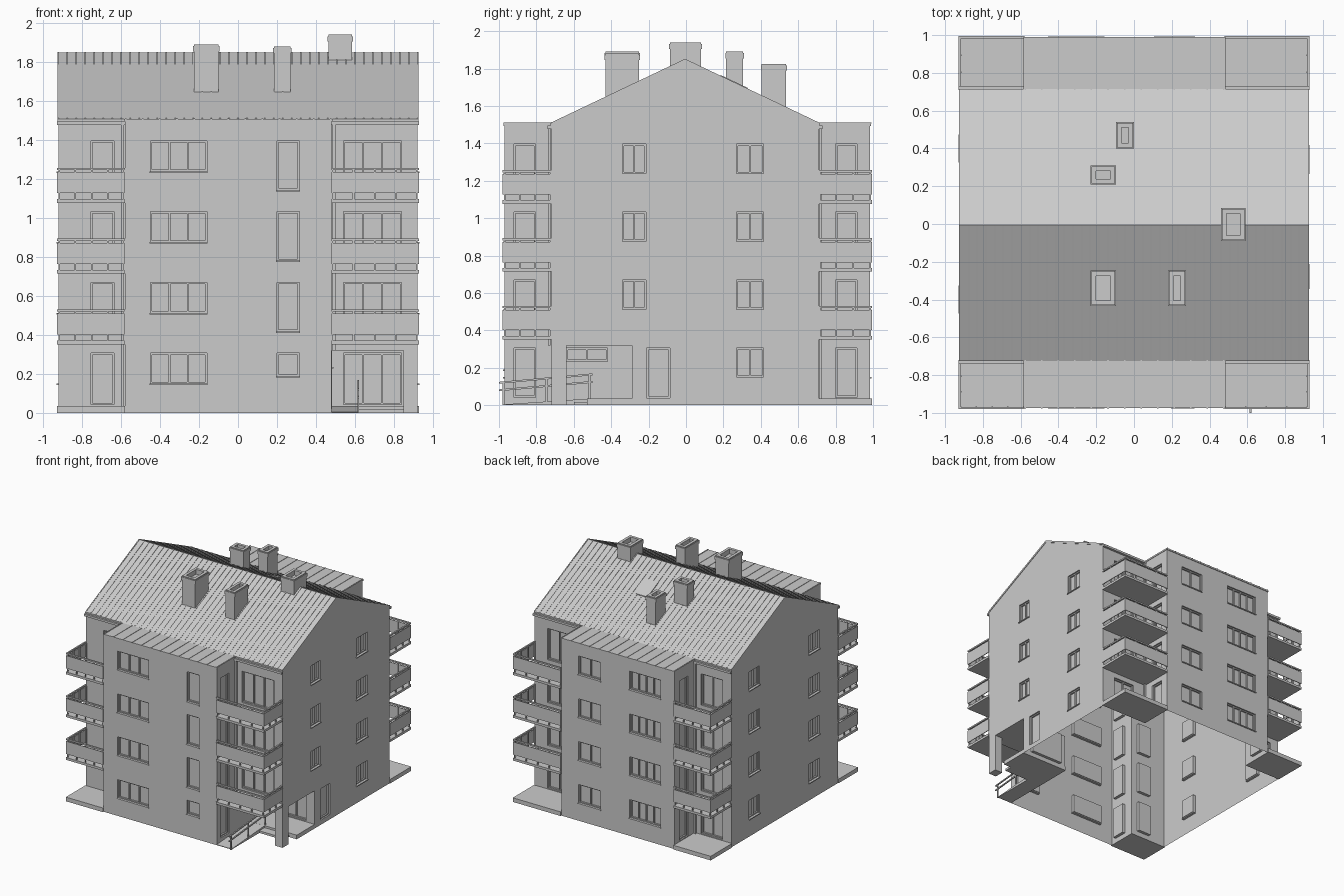
import bpy, bmesh
from mathutils import Matrix, Vector

if "Cube" in bpy.data.objects:
    bpy.data.objects.remove(bpy.data.objects["Cube"])

def finish(name, bm):
    bmesh.ops.recalc_face_normals(bm, faces=bm.faces)
    me = bpy.data.meshes.new(name)
    bm.to_mesh(me)
    bm.free()
    ob = bpy.data.objects.new(name, me)
    bpy.context.collection.objects.link(ob)
    return ob

def boxes(name, items):
    """One object from (x0, x1, y0, y1, z0, z1) boxes."""
    bm = bmesh.new()
    for x0, x1, y0, y1, z0, z1 in items:
        c = Vector(((x0 + x1) / 2, (y0 + y1) / 2, (z0 + z1) / 2))
        s = Vector((abs(x1 - x0), abs(y1 - y0), abs(z1 - z0), 1))
        bmesh.ops.create_cube(bm, size=1, matrix=Matrix.Translation(c) @ Matrix.Diagonal(s))
    return finish(name, bm)

def prisms(name, items):
    """One object from yz outlines extruded between x0 and x1."""
    bm = bmesh.new()
    for x0, x1, pts in items:
        f = bm.faces.new([bm.verts.new((x0, y, z)) for y, z in pts])
        r = bmesh.ops.extrude_face_region(bm, geom=[f])
        bmesh.ops.translate(bm, vec=(x1 - x0, 0, 0),
                            verts=[v for v in r['geom'] if isinstance(v, bmesh.types.BMVert)])
    return finish(name, bm)

def boolean(ob, tool, op):
    m = ob.modifiers.new('cut', 'BOOLEAN')
    m.object, m.operation, m.solver = tool, op, 'EXACT'
    bpy.context.view_layer.update()
    me = bpy.data.meshes.new_from_object(ob.evaluated_get(bpy.context.evaluated_depsgraph_get()))
    ob.modifiers.clear()
    ob.data = me
    bpy.data.objects.remove(tool)

FLOOR = 0.363
XL, XR = -0.58, 0.48           # bay sides
YF, YB = -0.72, 0.71           # main walls
BF, BB = -0.97, 0.985          # bay fronts
W = 0.922                      # gable walls
RY = -0.005                    # ridge
cuts, frames, sills = [], [], []

def window(axis, side, plane, a0, a1, z0, z1, panes=1, sill=True):
    """Recessed opening with frame, mullions and sill on a wall facing side*axis."""
    def b(p0, p1, d0, d1, h0, h1):
        d0, d1 = plane + side * d0, plane + side * d1
        return (p0, p1, d0, d1, h0, h1) if axis == 'y' else (d0, d1, p0, p1, h0, h1)
    t, dep = 0.009, (-0.0245, -0.012)
    cuts.append(b(a0, a1, -0.025, 0.03, z0, z1))
    frames.append(b(a0, a1, *dep, z0, z0 + t))
    frames.append(b(a0, a1, *dep, z1 - t, z1))
    for i in range(panes + 1):
        x = a0 + (a1 - a0 - t) * i / panes
        frames.append(b(x, x + t, *dep, z0 + t, z1 - t))
    if sill:
        sills.append(b(a0 - 0.004, a1 + 0.004, -0.02, 0.008, z0 - 0.008, z0))

for k in range(4):
    h = k * FLOOR
    top = 0.307 + h
    # bay windows, front and back
    window('y', -1, BF, -0.45, -0.16, 0.15 + h, top, 3)
    window('y', -1, BF, 0.20, 0.315, (0.19 if k == 0 else 0.055 + h), top, 1)
    window('y', 1, BB, -0.45, -0.16, 0.15 + h, top, 4)
    window('y', 1, BB, 0.11, 0.32, 0.15 + h, top, 2)
    # gable windows
    window('x', 1, W, 0.27, 0.415, 0.15 + h, top, 2)
    if k:
        window('x', 1, W, -0.34, -0.215, 0.15 + h, top, 2)
    for y in (-0.47, 0.33):
        window('x', -1, -W, y, y + 0.14, 0.15 + h, top, 2)
    # balcony doors
    d = 0.042 + h
    window('y', -1, YF, -0.755, -0.635, d, top, 1, False)
    if k:
        window('y', -1, YF, 0.54, 0.84, d, top, 3, False)
    window('y', 1, YB, -0.84, -0.64, d, top, 2, False)
    window('y', 1, YB, 0.60, 0.80, d, top, 2, False)
    for side, x in ((1, XR), (-1, XL)):
        window('x', side, x, -0.92, -0.805, d, top, 1, False)
        window('x', side, x, 0.80, 0.915, d, top, 1, False)
# ground floor side door, entrance doors and lobby window
window('x', 1, W, -0.21, -0.085, 0.04, 0.305, 1, False)
window('y', -1, -0.29, 0.54, 0.84, 0.042, 0.307, 3, False)
window('x', 1, XR + 0.001, -0.64, -0.42, 0.235, 0.305, 2)

# walls: gabled block joined with the bays, entrance corner and openings cut out
walls = prisms('walls', [(-W, W, [(YF, 0), (YB, 0), (YB, 1.497), (RY, 1.837), (YF, 1.497)])])
boolean(walls, boxes('bays', [(XL, XR, BF, BB, 0, 1.496)]), 'UNION')
boolean(walls, boxes('entry_cut', [(XR + 0.001, 1.1, -0.8, -0.29, -0.1, 0.32)]), 'DIFFERENCE')
boolean(walls, boxes('openings', cuts), 'DIFFERENCE')
bm = bmesh.new()
bm.from_mesh(walls.data)
under = [f for f in bm.faces if abs(f.normal.z) > 0.9 and f.calc_center_median().z < 0.001]
bmesh.ops.delete(bm, geom=under, context='FACES')
bm.to_mesh(walls.data)
bm.free()
boxes('window_frames', frames)
boxes('window_sills', sills)

# pitched roof sheet with ribs
def slope(y0, y1, lift, thick):
    def z(y):
        e = YF if y < RY else YB
        return 1.51 + 0.34 * (y - e) / (RY - e)
    return [(y0, z(y0) + lift - thick), (y1, z(y1) + lift - thick),
            (y1, z(y1) + lift), (y0, z(y0) + lift)]

R = W + 0.004
prisms('roof', [(-R, R, [(YF - 0.004, 1.494), (RY, 1.834), (YB + 0.004, 1.494),
                         (YB + 0.004, 1.508), (RY, 1.848), (YF - 0.004, 1.508)])])
ribs = []
for i in range(41):
    x = -R + i * (2 * R - 0.008) / 40
    ribs += [(x, x + 0.008, slope(YF, RY - 0.001, 0.002, 0.006)),
             (x, x + 0.008, slope(RY + 0.001, YB, 0.002, 0.006))]
prisms('roof_ribs', ribs)
prisms('roof_hatch', [(0.13, 0.24, slope(0.185, 0.33, 0.006, 0.012))])

# flat bay roofs with ribs
flat = [(XL - 0.004, XR + 0.004, BF - 0.005, YF + 0.02, 1.494, 1.508),
        (XL - 0.004, XR + 0.004, YB - 0.02, BB + 0.005, 1.494, 1.508)]
for i in range(13):
    x = XL + i * (XR - XL - 0.008) / 12
    flat += [(x, x + 0.008, BF - 0.006, YF, 1.505, 1.511), (x, x + 0.008, YB, BB + 0.006, 1.505, 1.511)]
boxes('bay_roofs', flat)

# chimneys: hollow shafts with a projecting rim
def tube(x0, x1, y0, y1, z0, z1, w):
    return [(x0, x1, y0, y0 + w, z0, z1), (x0, x1, y1 - w, y1, z0, z1),
            (x0, x0 + w, y0 + w, y1 - w, z0, z1), (x1 - w, x1, y0 + w, y1 - w, z0, z1)]

for i, (x0, x1, y0, y1, z0, z1) in enumerate([
        (-0.225, -0.10, -0.43, -0.25, 1.62, 1.89), (0.185, 0.27, -0.43, -0.25, 1.62, 1.88),
        (0.465, 0.585, -0.085, 0.08, 1.79, 1.94), (-0.225, -0.10, 0.215, 0.305, 1.68, 1.89),
        (-0.09, -0.005, 0.405, 0.535, 1.56, 1.825)]):
    e = 0.005
    parts = tube(x0, x1, y0, y1, z0, z1, 0.024)
    parts += tube(x0 - e, x1 + e, y0 - e, y1 + e, z1 - 0.035, z1 - 0.008, 0.02)
    parts.append((x0 + 0.02, x1 - 0.02, y0 + 0.02, y1 - 0.02, z0, z1 - 0.04))
    boxes('chimney_%d' % (i + 1), parts)

# corner balconies, terraces, gutters and downpipes
slabs, panels, rails, pipes, terraces = [], [], [], [], []
for sx, xi in ((-1, XL), (1, XR)):
    for sy, yi, yo in ((-1, YF, -0.98), (1, YB, 0.995)):
        xo = sx * 0.928
        for k in range(1, 4):
            z = k * FLOOR - 0.012
            slabs.append((xi, xo, yi, yo, z, z + 0.02))
            panels += [(xi, xo, yo - sy * 0.006, yo, z + 0.05, z + 0.158),
                       (xo - sx * 0.006, xo, yi, yo, z + 0.05, z + 0.158)]
            rails += [(xi, xo, yo - sy * 0.012, yo, z + 0.168, z + 0.18),
                      (xo - sx * 0.012, xo, yi, yo, z + 0.168, z + 0.18)]
            for i in range(5):
                x = xi + (xo - sx * 0.014 - xi) * i / 4
                rails.append((x, x + sx * 0.008, yo - sy * 0.014, yo - sy * 0.006, z + 0.02, z + 0.168))
            for i in range(3):
                y = yi + (yo - sy * 0.014 - yi) * i / 3
                rails.append((xo - sx * 0.014, xo - sx * 0.006, y, y + sy * 0.008, z + 0.02, z + 0.168))
        pipes.append((xi, xo, yi, yi + sy * 0.02, 1.478, 1.496))
        foot = 0.0 if (sx, sy) != (1, -1) else 0.32
        pipes.append((xi + sx * 0.006, xi + sx * 0.02, yi + sy * 0.004, yi + sy * 0.018, foot, 1.48))
        if (sx, sy) != (1, -1):
            terraces.append((xi, sx * 0.928, yi, yo, 0, 0.035))
boxes('balcony_slabs', slabs)
boxes('balcony_panels', panels)
boxes('balcony_rails', rails)
boxes('gutters_and_downpipes', pipes)
boxes('terraces', terraces)

# entrance: corner pillar, landing, step, ramp and handrail
boxes('entrance_pillar', [(0.85, W, YF, -0.64, 0, 0.322)])
boxes('entrance_landing', [(XR, W, -0.53, -0.285, 0, 0.035), (0.62, 0.85, -0.60, -0.53, 0, 0.018)])
prisms('ramp', [(XR, 0.62, [(-0.97, 0), (-0.52, 0), (-0.52, 0.035), (-0.97, 0.005)])])
prisms('ramp_handrail', [(0.612, 0.622, [(-1.0, z), (-0.5, z + 0.045), (-0.5, z + 0.055), (-1.0, z + 0.01)])
                         for z in (0.075, 0.115)])
boxes('ramp_posts', [(0.612, 0.622, y, y + 0.01, 0, 0.12 + 0.09 * (y + 1)) for y in (-0.98, -0.75, -0.52)])
